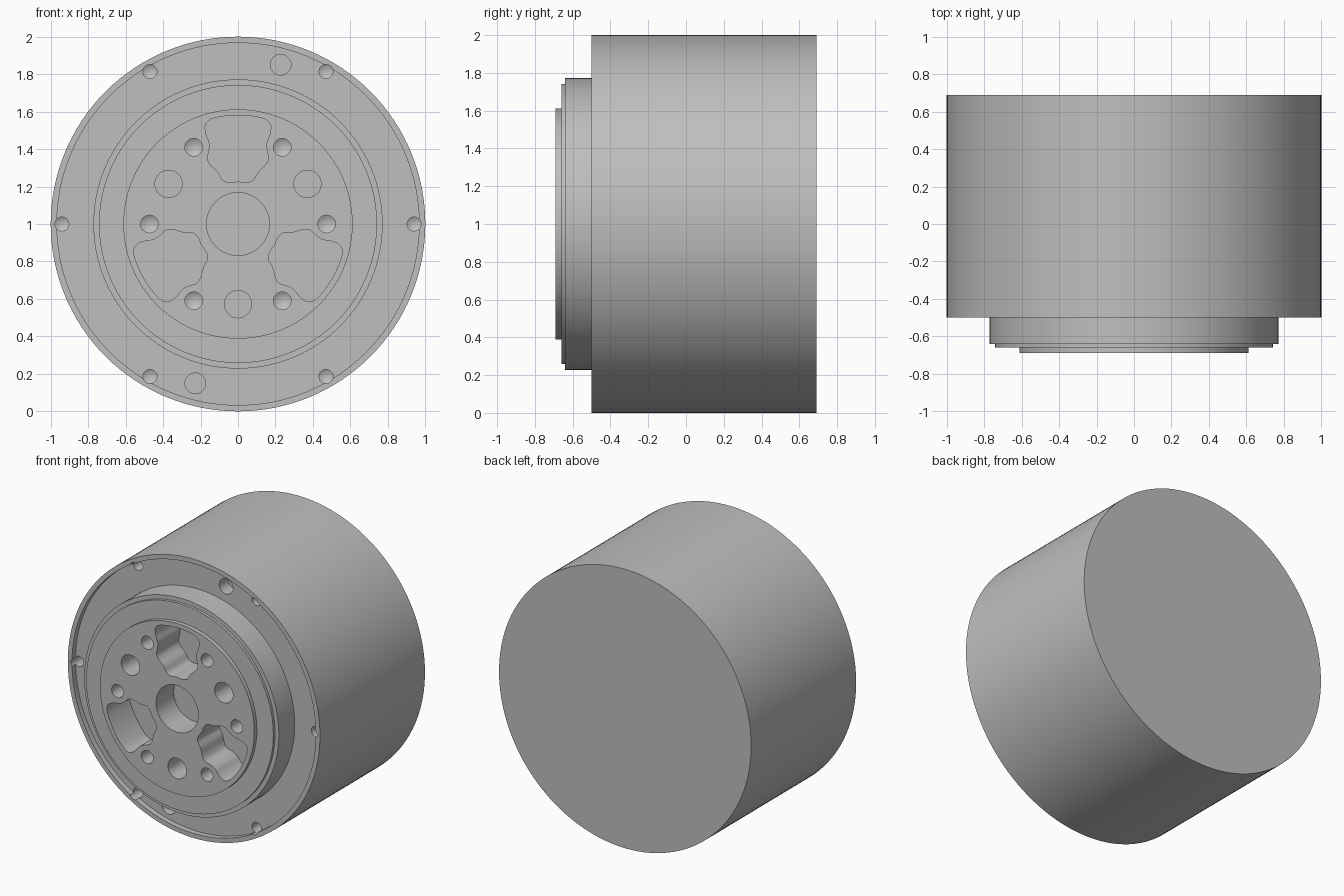
import bpy, bmesh, math
from mathutils import Vector, Matrix

cube = bpy.data.objects.get("Cube")
if cube:
    bpy.data.objects.remove(cube, do_unlink=True)

metal = bpy.data.materials.new("plain grey metal")
metal.use_nodes = True
grey = (0.52, 0.52, 0.52, 1)
metal.diffuse_color = grey
metal.node_tree.nodes["Principled BSDF"].inputs["Base Color"].default_value = grey


def lathe(bm, profile, x=0, z=0, steps=32):
    """Spin (radius, y) points about an axis along y, through (x, z)."""
    part = bmesh.new()
    verts = [part.verts.new((r, y, 0)) for r, y in profile]
    edges = [part.edges.new(pair) for pair in zip(verts, verts[1:])]
    bmesh.ops.spin(part, geom=verts + edges, cent=(0, 0, 0), axis=(0, 1, 0),
                   angle=math.tau, steps=steps)
    bmesh.ops.remove_doubles(part, verts=part.verts, dist=1e-5)
    bmesh.ops.recalc_face_normals(part, faces=part.faces)
    bmesh.ops.translate(part, verts=part.verts, vec=(x, 0, z))
    mesh = bpy.data.meshes.new("temporary")
    part.to_mesh(mesh)
    part.free()
    bm.from_mesh(mesh)
    bpy.data.meshes.remove(mesh)


def hole(bm, radius, front, depth, distance=0, angle=0, tip=0):
    """Add a drill shape, flat or with a conical tip, at a polar position."""
    a = math.radians(angle)
    end = front + depth
    lathe(bm, [(0, front - 0.1), (radius, front - 0.1), (radius, end), (0, end + tip)],
          distance * math.cos(a), distance * math.sin(a))


def smooth_loop(points, steps=6):
    """Closed Catmull-Rom curve through the points."""
    n, out = len(points), []
    for i in range(n):
        a, b, c, d = (points[(i + k) % n] for k in (-1, 0, 1, 2))
        for s in range(steps):
            t = s / steps
            out.append(0.5 * (2 * b + (c - a) * t + (2 * a - 5 * b + 4 * c - d) * t * t
                              + (3 * b - a - 3 * c + d) * t ** 3))
    return out


def pocket(bm, outline, front, depth, angle):
    """Extrude a closed outline along y, turned about the main axis."""
    turn = Matrix.Rotation(math.radians(angle), 3, 'Y')
    face = bm.faces.new([bm.verts.new(turn @ Vector((p.x, front - 0.1, p.y)))
                         for p in outline])
    result = bmesh.ops.extrude_face_region(bm, geom=[face])
    moved = [v for v in result["geom"] if isinstance(v, bmesh.types.BMVert)]
    bmesh.ops.translate(bm, verts=moved, vec=(0, depth + 0.1, 0))


def make_object(name, bm):
    bmesh.ops.recalc_face_normals(bm, faces=bm.faces)
    mesh = bpy.data.meshes.new(name)
    bm.to_mesh(mesh)
    bm.free()
    mesh.materials.append(metal)
    obj = bpy.data.objects.new(name, mesh)
    obj.location.z = 1
    bpy.context.collection.objects.link(obj)
    return obj


def finish(obj, cutter):
    """Cut the holes, then smooth the round walls."""
    cutter.hide_render = True
    bpy.ops.object.select_all(action='DESELECT')
    obj.select_set(True)
    bpy.context.view_layer.objects.active = obj
    cut = obj.modifiers.new("holes", 'BOOLEAN')
    cut.operation, cut.solver, cut.object = 'DIFFERENCE', 'EXACT', cutter
    bpy.ops.object.modifier_apply(modifier=cut.name)
    bpy.data.objects.remove(cutter, do_unlink=True)
    bpy.ops.object.shade_smooth_by_angle(angle=math.radians(30))


BACK, RIM, RECESS, SEAT = 0.69, -0.50, -0.46, -0.30
BOSS, STEP, FACE = -0.64, -0.66, -0.69
BOSS_R = 0.772

# Housing: a drum with a thin raised rim, a recessed front and a bore
bm = bmesh.new()
lathe(bm, [(0, SEAT), (BOSS_R, SEAT), (BOSS_R, RECESS), (0.967, RECESS),
           (0.967, RIM), (1, RIM), (1, BACK), (0, BACK)], steps=128)
housing = make_object("housing", bm)

# Housing holes: six screw holes and two round sockets
bm = bmesh.new()
for i in range(6):
    hole(bm, 0.037, RIM, 0.14, 0.94, 60 * i, tip=0.022)
for angle in (75, 255):
    hole(bm, 0.055, RIM, 0.14, 0.88, angle)
finish(housing, make_object("housing_cutter", bm))

# Output flange: stepped disc seated in the bore
bm = bmesh.new()
lathe(bm, [(0, SEAT), (BOSS_R, SEAT), (BOSS_R, BOSS), (0.742, BOSS), (0.742, STEP),
           (0.612, STEP), (0.612, FACE), (0, FACE)], steps=128)
flange = make_object("output_flange", bm)

# Flange holes: centre bore, screw holes, pin holes and three pockets
bm = bmesh.new()
hole(bm, 0.168, FACE, 0.2)
for i in range(6):
    hole(bm, 0.047, FACE, 0.16, 0.473, 60 * i, tip=0.028)
half = [(0.09, 0.573), (0.15, 0.556), (0.174, 0.525), (0.17, 0.48), (0.154, 0.435),
        (0.154, 0.395), (0.163, 0.35), (0.146, 0.315), (0.108, 0.277), (0.08, 0.234),
        (0.045, 0.222)]
right = [Vector(p) for p in half]
left = [Vector((-p.x, p.y)) for p in reversed(right)]
outline = smooth_loop([Vector((0, 0.58))] + right + [Vector((0, 0.226))] + left)
for i in range(3):
    hole(bm, 0.073, FACE, 0.2, 0.428, 30 + 120 * i)
    pocket(bm, outline, FACE, 0.25, 120 * i)
finish(flange, make_object("flange_cutter", bm))
